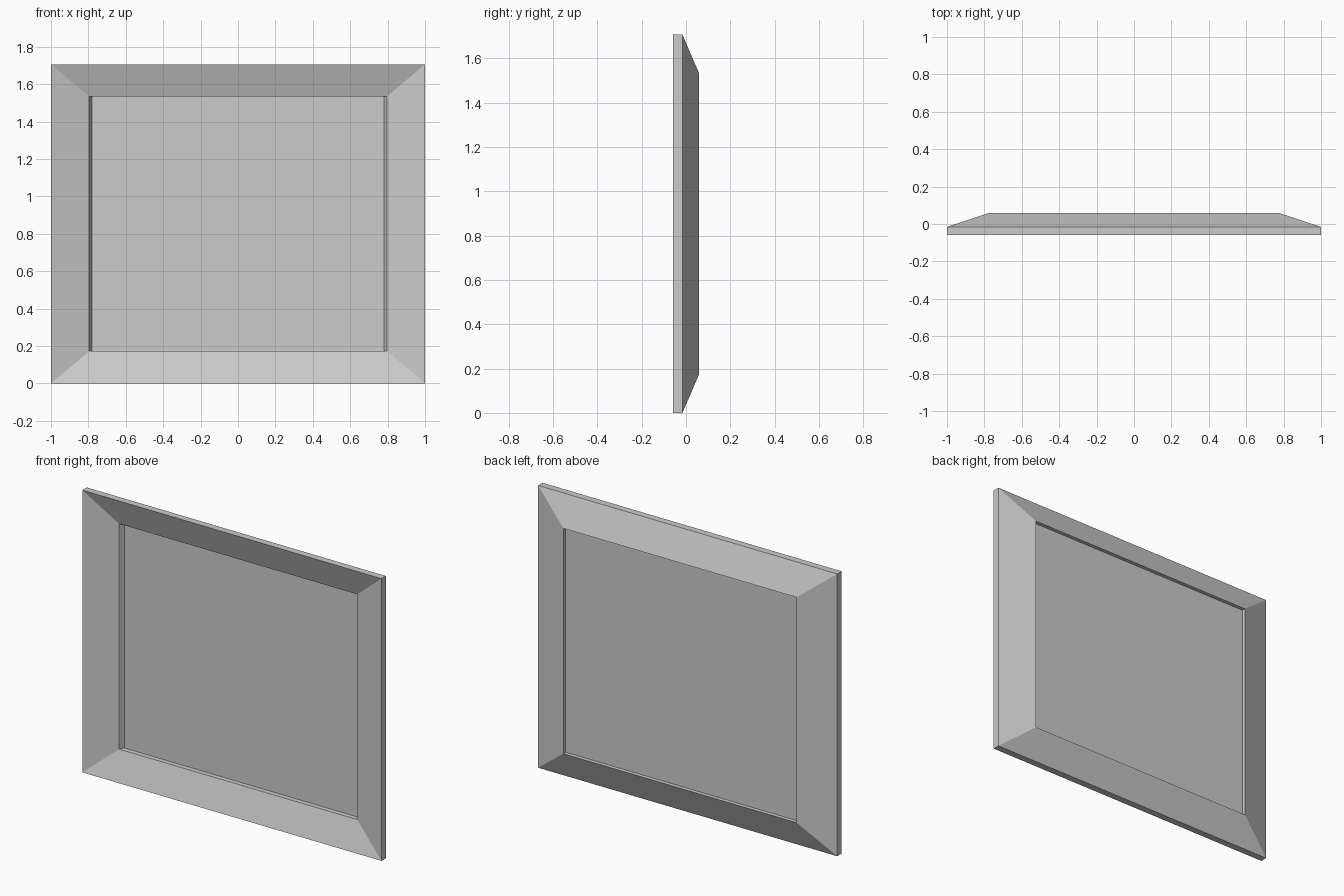
import bpy
import bmesh

old = bpy.data.objects.get("Cube")
if old:
    bpy.data.objects.remove(old, do_unlink=True)

HEIGHT = 1.706

grey = bpy.data.materials.new("plain grey")
grey.use_nodes = True
colour = (0.6, 0.6, 0.6, 1)
grey.diffuse_color = colour
grey.node_tree.nodes["Principled BSDF"].inputs["Base Color"].default_value = colour


def add_object(name, bm):
    bmesh.ops.recalc_face_normals(bm, faces=bm.faces)
    mesh = bpy.data.meshes.new(name)
    bm.to_mesh(mesh)
    bm.free()
    mesh.materials.append(grey)
    obj = bpy.data.objects.new(name, mesh)
    bpy.context.collection.objects.link(obj)
    return obj


def rectangle(bm, half_width, margin, y):
    """Upright rectangle of vertices, inset by a margin at top and bottom."""
    top = HEIGHT - margin
    corners = [(-half_width, margin), (half_width, margin),
               (half_width, top), (-half_width, top)]
    return [bm.verts.new((x, y, z)) for x, z in corners]


def bridge(bm, a, b):
    for i in range(4):
        j = (i + 1) % 4
        bm.faces.new((a[i], a[j], b[j], b[i]))


# Mitred frame: profile of half width, margin and depth swept round
OPENING = 0.172
profile = [
    (1.0, 0.0, -0.058),       # front outer edge
    (1.0, 0.0, -0.016),       # back outer edge
    (0.78, OPENING, 0.058),   # back of opening
    (0.78, OPENING, 0.034),   # where the panel sits
    (0.796, OPENING, 0.002),  # front of opening
]
bm = bmesh.new()
rings = [rectangle(bm, *p) for p in profile]
for i, ring in enumerate(rings):
    bridge(bm, ring, rings[(i + 1) % len(rings)])
add_object("frame", bm)

# Thin panel filling the opening
bm = bmesh.new()
front = rectangle(bm, 0.78, OPENING, 0.031)
back = rectangle(bm, 0.78, OPENING, 0.035)
bridge(bm, front, back)
bm.faces.new(front)
bm.faces.new(back)
add_object("panel", bm)
